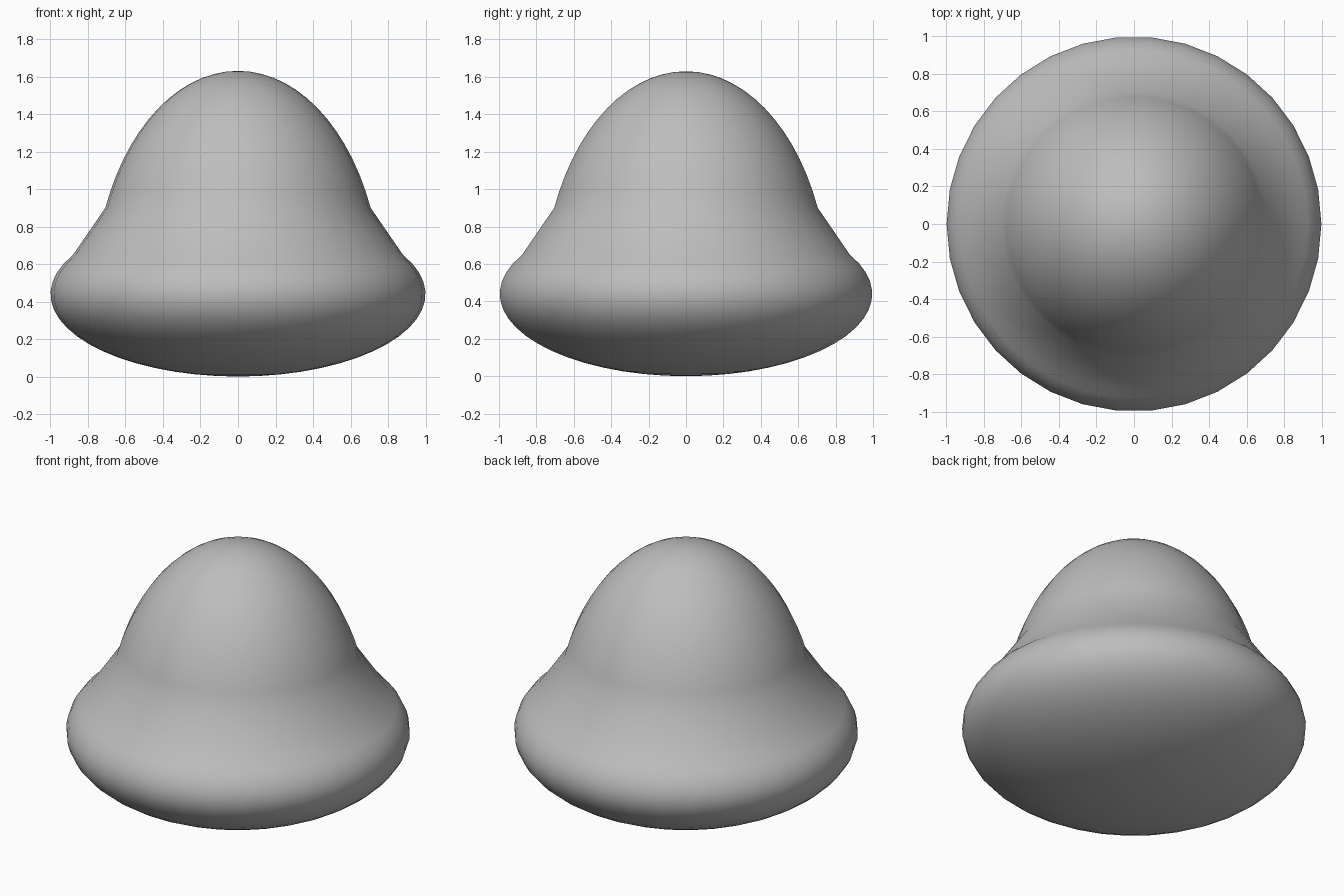
import bpy, bmesh
from math import sin, cos, pi, asin, acos, radians

if "Cube" in bpy.data.objects:
    bpy.data.objects.remove(bpy.data.objects["Cube"], do_unlink=True)

SIDES = 34
CENTRE = 0.44          # height of the brim's widest ring


def arc(radius, height, start, end, steps):
    """Points (r, z) along an ellipse around the shared centre."""
    angles = [start + (end - start) * i / steps for i in range(steps + 1)]
    return [(max(radius * cos(a), 0), CENTRE + height * sin(a)) for a in angles]


def lathe(name, profile, material):
    """Revolve a pole-to-pole profile around z, smooth shaded."""
    bm = bmesh.new()
    verts = [bm.verts.new((r, 0, z)) for r, z in profile]
    edges = [bm.edges.new(pair) for pair in zip(verts, verts[1:])]
    bmesh.ops.spin(bm, geom=verts + edges, cent=(0, 0, 0), axis=(0, 0, 1),
                   angle=2 * pi, steps=SIDES, use_duplicate=False)
    bmesh.ops.remove_doubles(bm, verts=bm.verts, dist=0.0005)
    bmesh.ops.recalc_face_normals(bm, faces=bm.faces)
    for face in bm.faces:
        face.smooth = True
    mesh = bpy.data.meshes.new(name)
    bm.to_mesh(mesh)
    bm.free()
    mesh.materials.append(material)
    obj = bpy.data.objects.new(name, mesh)
    bpy.context.collection.objects.link(obj)
    return obj


# Plain grey
grey = bpy.data.materials.new("light grey")
grey.use_nodes = True
colour = (0.51, 0.51, 0.51, 1)
grey.diffuse_color = colour
grey.node_tree.nodes["Principled BSDF"].inputs["Base Color"].default_value = colour

# Rounded brim, straight sloping shoulder, then the dome
brim = arc(1.0, 0.44, radians(-90), acos(0.88), 18)
dome = arc(0.767, 1.19, asin(0.46 / 1.19), radians(90), 14)
lathe("domed_hat", brim + dome, grey)
